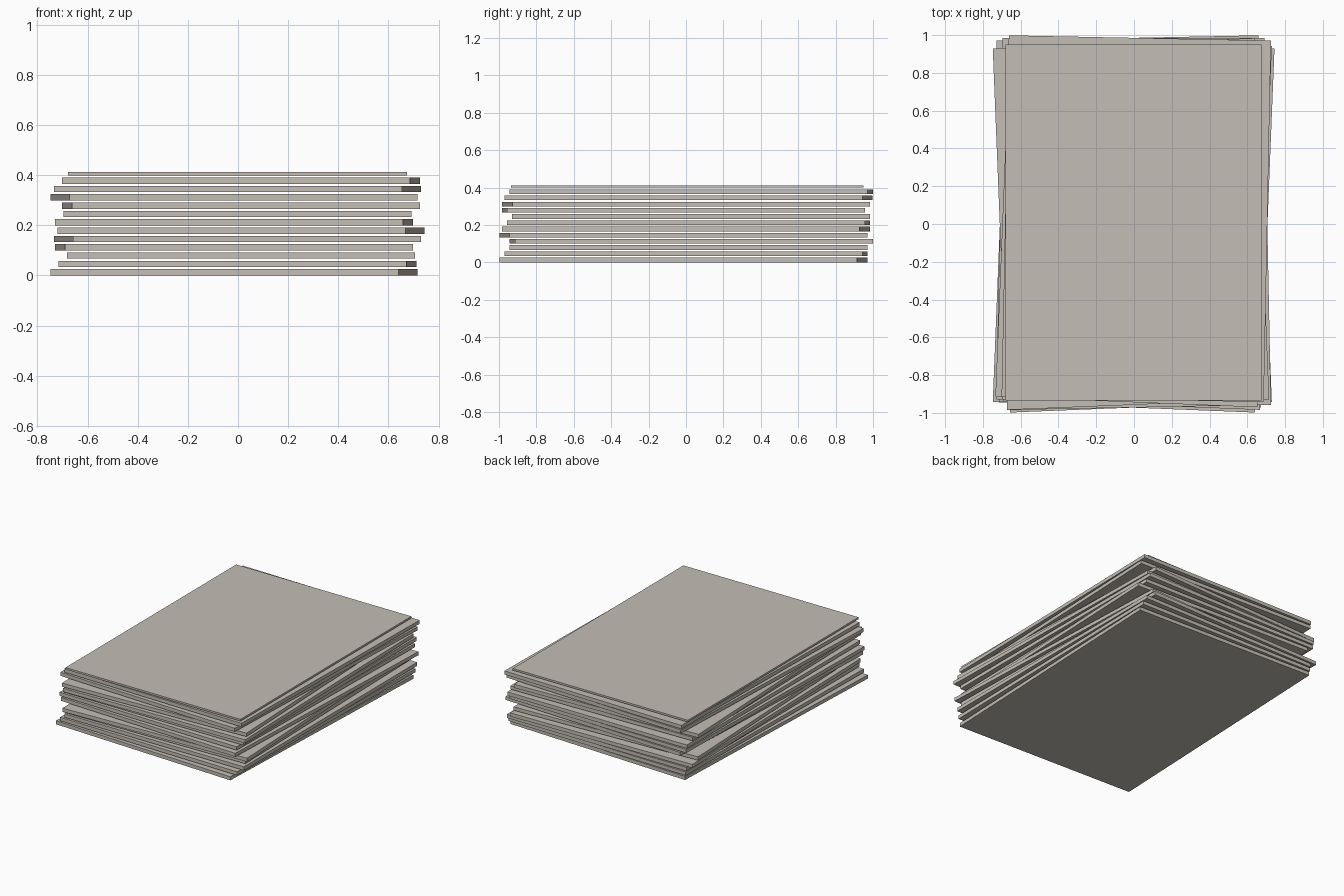
import bpy
from mathutils import Matrix

cube = bpy.data.objects.get("Cube")
if cube:
    bpy.data.objects.remove(cube, do_unlink=True)

# Single warm grey material
mat = bpy.data.materials.new("warm_grey_board")
mat.use_nodes = True
colour = (0.55, 0.515, 0.46, 1)
mat.diffuse_color = colour
mat.node_tree.nodes["Principled BSDF"].inputs["Base Color"].default_value = colour


def add_sheet(name, size, centre, turn=0.0):
    bpy.ops.mesh.primitive_cube_add(size=1)
    sheet = bpy.context.object
    sheet.name = name
    sheet.data.transform(Matrix.Diagonal((*size, 1)))
    sheet.location = centre
    sheet.rotation_euler.z = turn
    sheet.data.materials.append(mat)


# Loosely stacked boards, each nudged and turned in a repeating cycle
THICK, PITCH, COUNT, NUDGE, TURN = 0.025, 0.0332, 12, 0.014, 0.02
for i in range(COUNT):
    x = -0.002 + NUDGE * (i % 3 - 1)
    y = NUDGE * (i % 4 - 1)
    z = THICK / 2 + PITCH * i
    add_sheet(f"board_{i + 1}", (1.388, 1.914, THICK), (x, y, z), TURN * (i % 5 - 2))

# Thinner, smaller cover sheet lying square on top
add_sheet("top_sheet", (1.354, 1.885, 0.013), (-0.002, 0.007, 0.4055))
